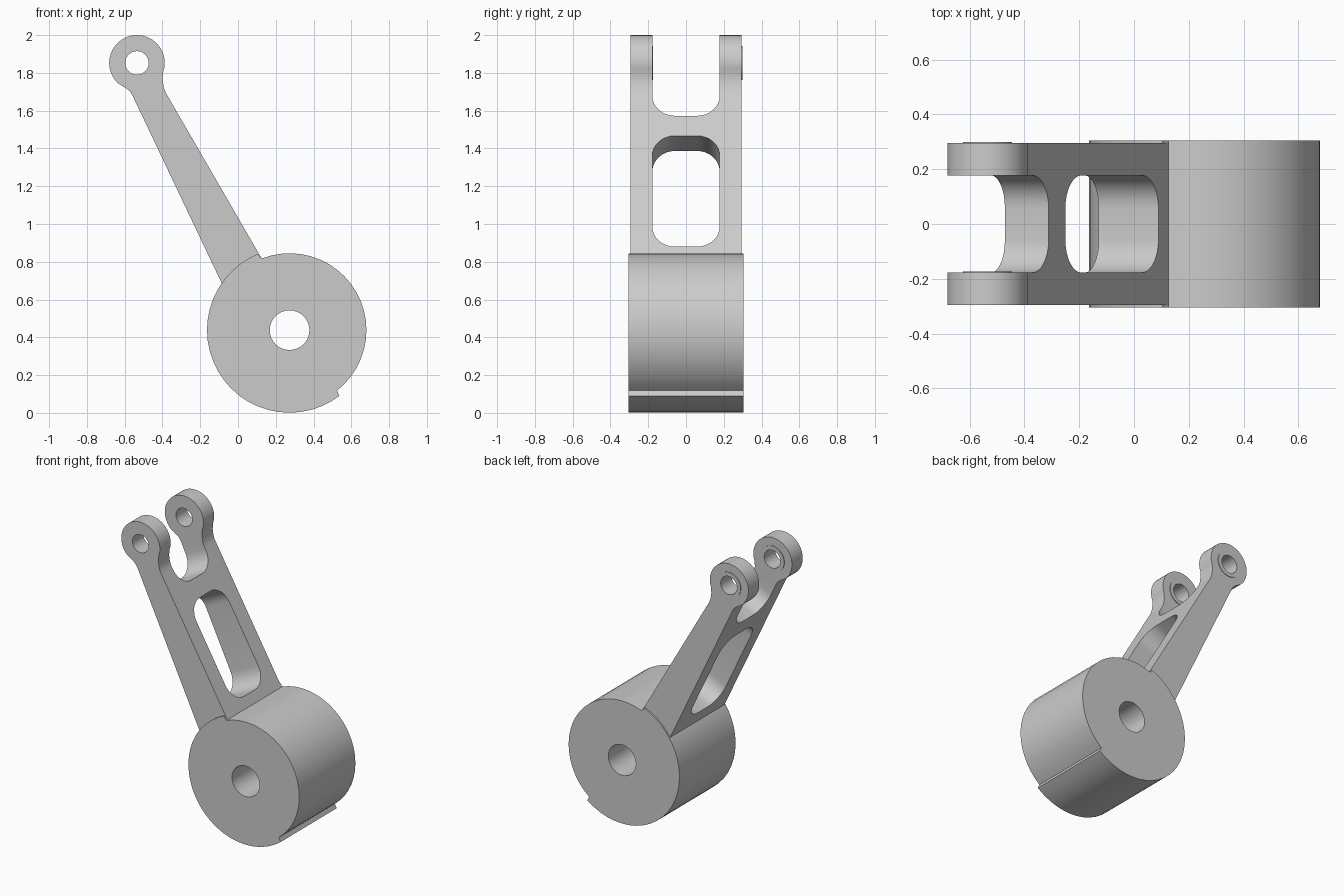
import bpy, bmesh
from math import cos, sin, radians
from mathutils import Vector

cube = bpy.data.objects.get("Cube")
if cube:
    bpy.data.objects.remove(cube, do_unlink=True)

steel = bpy.data.materials.new("plain grey")
steel.use_nodes = True
GREY = (0.6, 0.6, 0.6, 1)
steel.diffuse_color = GREY
steel.node_tree.nodes["Principled BSDF"].inputs["Base Color"].default_value = GREY

X, Y, Z = Vector((1, 0, 0)), Vector((0, 1, 0)), Vector((0, 0, 1))
ACROSS = Vector((0.903, 0, 0.43))       # through the thickness of the arm
ALONG = Vector((-0.43, 0, 0.903))       # along the arm, towards the eyes
HUB, EYE = (0.273, 0.438), (-0.535, 1.853)


def arc(centre, r, start, end, n):
    """Points on an arc, angles in degrees."""
    angles = [radians(start + (end - start) * i / n) for i in range(n + 1)]
    return [(centre[0] + r * cos(a), centre[1] + r * sin(a)) for a in angles]


def circle(centre, r, n=40):
    return arc(centre, r, 0, 360, n)[:-1]


def prism(name, outline, lo, hi, u=X, v=Z, w=Y, origin=Vector()):
    """Extrude an outline in the u, v plane along w from lo to hi."""
    bm = bmesh.new()
    rings = [[bm.verts.new(origin + u * a + v * b + w * d) for a, b in outline]
             for d in (lo, hi)]
    n = len(outline)
    bm.faces.new(rings[0])
    bm.faces.new(rings[1])
    for i in range(n):
        j = (i + 1) % n
        bm.faces.new((rings[0][i], rings[0][j], rings[1][j], rings[1][i]))
    bmesh.ops.recalc_face_normals(bm, faces=bm.faces)
    mesh = bpy.data.meshes.new(name)
    bm.to_mesh(mesh)
    bm.free()
    mesh.materials.append(steel)
    obj = bpy.data.objects.new(name, mesh)
    bpy.context.collection.objects.link(obj)
    return obj


def cut(obj, *cutters):
    """Subtract the cutters, bake the result and drop them."""
    for c in cutters:
        mod = obj.modifiers.new("cut", "BOOLEAN")
        mod.operation, mod.solver, mod.object = "DIFFERENCE", "EXACT", c
    graph = bpy.context.evaluated_depsgraph_get()
    baked = bpy.data.meshes.new_from_object(obj.evaluated_get(graph))
    obj.modifiers.clear()
    obj.data = baked
    for c in cutters:
        bpy.data.objects.remove(c, do_unlink=True)


def slot(name, base, length):
    """Rounded rectangular cutter that starts at base and runs up the arm."""
    half, r = 0.178, 0.12
    corners = ((half - r, length - r, 0), (r - half, length - r, 90),
               (r - half, r, 180), (half - r, r, 270))
    outline = []
    for cy, ca, start in corners:
        outline += arc((cy, ca), r, start, start + 90, 8)
    return prism(name, outline, -0.7, 0.7, Y, ALONG, ACROSS, base)


def drill(r, centre):
    return prism("drill", circle(centre, r, 32), -0.5, 0.5)


# Drum: two radii, meeting at a step by the arm and at a notch below
drum = prism("drum", arc(HUB, 0.407, -51.9, 111.3, 22)
             + arc(HUB, 0.437, 112.7, 307.2, 26), -0.305, 0.305)
cut(drum, drill(0.105, HUB))

# Tapered arm with rounded eye; its foot is buried in the drum
neck_left = [(-0.59, 1.717), (-0.573, 1.703), (-0.56, 1.683)]
foot = [(-0.05, 0.61), (0.15, 0.775)]
neck_right = [(-0.372, 1.677), (-0.384, 1.698), (-0.393, 1.722),
              (-0.399, 1.762), (-0.398, 1.8)]
arm = prism("forked_arm", arc(EYE, 0.147, -11, 228, 32) + neck_left
            + foot + neck_right, -0.295, 0.295)
cut(arm,
    slot("window_cutter", Vector((0.089, 0, 0.88)), 0.676),
    slot("fork_cutter", Vector((-0.311, 0, 1.573)), 1.2),
    drill(0.062, EYE))

# Thin bosses on the rear face of each fork prong
bosses = []
for name, face in (("rear_boss", 0.295), ("front_boss", -0.178)):
    boss = prism(name, circle(EYE, 0.09), face - 0.01, face + 0.004)
    cut(boss, drill(0.062, EYE))
    bosses.append(boss)

# Smooth the curved walls, keep the edges sharp
bpy.ops.object.select_all(action="DESELECT")
for obj in [drum, arm] + bosses:
    obj.select_set(True)
bpy.context.view_layer.objects.active = drum
bpy.ops.object.shade_smooth_by_angle(angle=radians(30))
